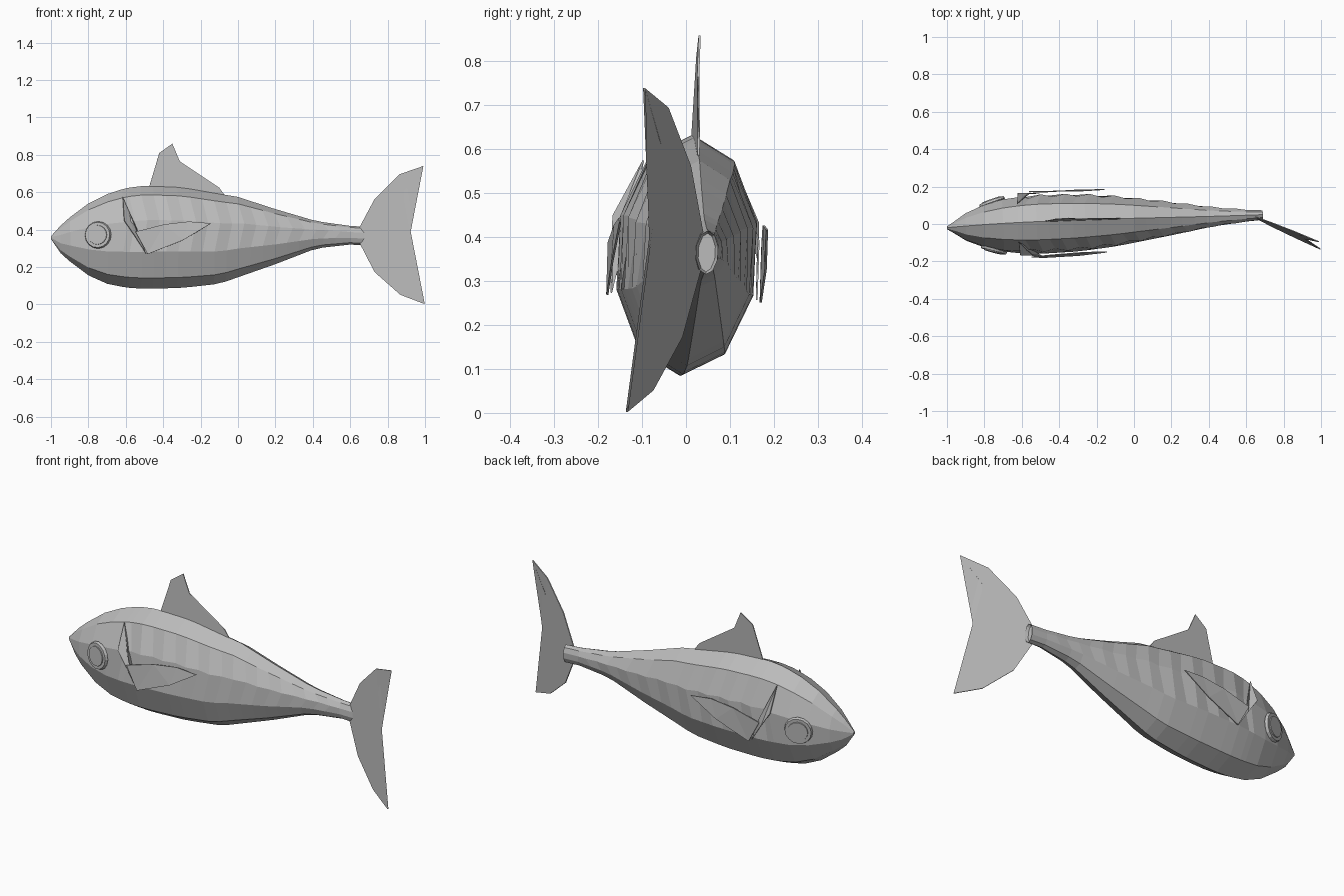
import bpy, bmesh, math
from mathutils import Matrix

cube = bpy.data.objects.get("Cube")
if cube:
    bpy.data.objects.remove(cube)

grey = bpy.data.materials.new("plain grey")
grey.use_nodes = True
GREY = (0.5, 0.5, 0.5, 1)
grey.diffuse_color = GREY
grey.node_tree.nodes["Principled BSDF"].inputs["Base Color"].default_value = GREY

# The whole fish is slightly turned and rolled about its middle
POSE = (Matrix.Translation((-0.5, 0, 0.36))
        @ Matrix.Rotation(0.04, 4, 'Z') @ Matrix.Rotation(-0.05, 4, 'X')
        @ Matrix.Translation((0.5, 0, -0.36)))


def finish(bm, name):
    bmesh.ops.recalc_face_normals(bm, faces=bm.faces)
    mesh = bpy.data.meshes.new(name)
    bm.to_mesh(mesh)
    bm.free()
    mesh.transform(POSE)
    mesh.materials.append(grey)
    obj = bpy.data.objects.new(name, mesh)
    bpy.context.collection.objects.link(obj)
    return obj


def fin(name, outline, depth, thickness=0.005):
    """Thin sheet from an x-z outline; depth(x, z) gives y."""
    bm = bmesh.new()
    face = bm.faces.new([bm.verts.new((x, depth(x, z), z)) for x, z in outline])
    bmesh.ops.triangulate(bm, faces=[face])
    obj = finish(bm, name)
    mod = obj.modifiers.new("thickness", 'SOLIDIFY')
    mod.thickness = thickness
    mod.offset = 0


# Body profile: x, top, bottom, half width
PROFILE = [(-1, .365, .35, .008), (-.95, .42, .275, .04), (-.9, .465, .23, .075),
           (-.8, .54, .155, .117), (-.7, .59, .11, .143), (-.6, .622, .09, .157),
           (-.5, .635, .083, .163), (-.3, .627, .088, .158), (-.1, .592, .11, .138),
           (0, .575, .145, .122), (.2, .51, .215, .09), (.42, .445, .3, .052),
           (.6, .42, .32, .032), (.69, .415, .315, .026)]


def section(x):
    for a, b in zip(PROFILE, PROFILE[1:]):
        if x <= b[0] + 1e-6:
            t = (x - a[0]) / (b[0] - a[0])
            return [p + (q - p) * t for p, q in zip(a, b)][1:]


# Ten-sided body with pleated flanks
SIDES = 10
stations = [-1, -.95, -.9, -.8, -.7, -.62, -.585]
stations += [-.52 + .065 * i for i in range(17)] + [.6, .69]
bm = bmesh.new()
rings = []
for i, x in enumerate(stations):
    top, bottom, width = section(x)
    ring = []
    for k in range(SIDES):
        angle = math.pi / 2 + k * math.tau / SIDES
        px, reach = x, 1
        if k in (2, 8) and -.65 < x < .55:          # fold line along each flank
            reach = 1.0 if i % 2 else 0.9
            px += 0.03
        ring.append(bm.verts.new((px, width * reach * math.cos(angle),
                                  (top + bottom) / 2 + (top - bottom) / 2 * math.sin(angle))))
    rings.append(ring)
for a, b in zip(rings, rings[1:]):
    for k in range(SIDES):
        n = (k + 1) % SIDES
        bm.faces.new((a[k], a[n], b[n], b[k]))
bm.faces.new(rings[0])
end = bm.faces.new(rings[-1])
bmesh.ops.recalc_face_normals(bm, faces=bm.faces)
# Shallow recess in the tail stump
bmesh.ops.inset_region(bm, faces=[end], thickness=0.006, depth=-0.015)
finish(bm, "body")

# Dorsal fin
fin("dorsal_fin", [(-.48, .61), (-.42, .81), (-.35, .86), (-.31, .765), (-.23, .69),
                   (-.1, .625), (-.06, .57)], lambda x, z: 0)

# Forked tail fin, swept to one side
fin("tail_fin", [(.65, .41), (.73, .56), (.86, .69), (.985, .731), (.885, .6), (.795, .37),
                 (.875, .15), (.991, -.007), (.865, .045), (.73, .17), (.65, .33)],
    lambda x, z: -0.016 - 0.485 * (x - 0.66))

for side, label in ((-1, "right"), (1, "left")):
    # Pectoral fins
    fin(label + "_pectoral_fin",
        [(-.555, .38), (-.4, .42), (-.27, .435), (-.15, .425), (-.3, .335), (-.49, .26)],
        lambda x, z: side * (0.175 - 0.5 * max(0, z - .4) * .6))

    # Gill cover flap behind the head
    fin(label + "_gill_cover", [(-.62, .57), (-.615, .44), (-.56, .36), (-.5, .265), (-.55, .4)],
        lambda x, z: side * (0.166 - 1.1 * max(0, z - .44) ** 1.4), 0.004)

    # Eyes: shallow discs with a raised centre
    bm = bmesh.new()
    for radius, depth in ((0.073, 0.014), (0.055, 0.024)):
        bmesh.ops.create_cone(bm, cap_ends=True, segments=16, radius1=radius,
                              radius2=radius * 0.93, depth=depth)
    bm.transform(Matrix.Translation((-.755, side * .13, .365))
                 @ Matrix.Rotation(side * .3, 4, 'Z')
                 @ Matrix.Rotation(-side * math.pi / 2, 4, 'X'))
    finish(bm, label + "_eye")
